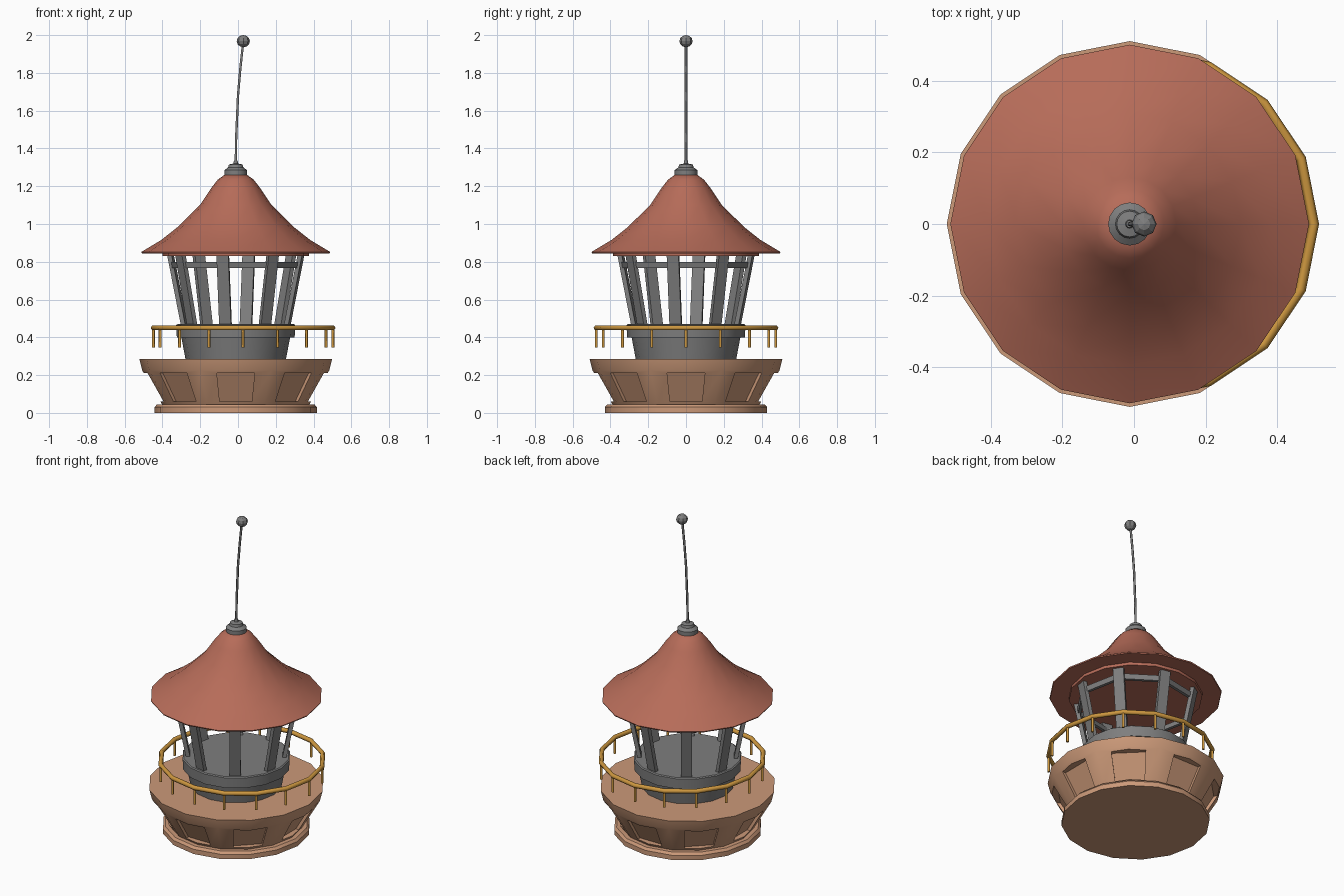
import bpy, bmesh, math
from mathutils import Vector

if "Cube" in bpy.data.objects:
    bpy.data.objects.remove(bpy.data.objects["Cube"], do_unlink=True)

AXIS = -0.012      # tower axis in x
RAIL_X = 0.027     # railing sits slightly off the axis
SIDES = 16


def material(name, rgb):
    m = bpy.data.materials.new(name)
    m.use_nodes = True
    color = (*rgb, 1)
    m.diffuse_color = color
    bsdf = m.node_tree.nodes["Principled BSDF"]
    bsdf.inputs["Base Color"].default_value = color
    bsdf.inputs["Roughness"].default_value = 0.8
    return m


TAN = material("tan_stone", (0.60, 0.32, 0.19))
RED = material("red_roof", (0.47, 0.15, 0.10))
GREY = material("grey_metal", (0.21, 0.21, 0.21))
GOLD = material("gold_rail", (0.61, 0.31, 0.05))


def polar(r, angle, z, x0=AXIS):
    return Vector((x0 + r * math.cos(angle), r * math.sin(angle), z))


def finish(bm, name, mat):
    bmesh.ops.recalc_face_normals(bm, faces=bm.faces)
    mesh = bpy.data.meshes.new(name)
    bm.to_mesh(mesh)
    bm.free()
    obj = bpy.data.objects.new(name, mesh)
    bpy.context.collection.objects.link(obj)
    mesh.materials.append(mat)
    return obj


def smooth(obj, degrees=32):
    bpy.ops.object.select_all(action="DESELECT")
    obj.select_set(True)
    bpy.context.view_layer.objects.active = obj
    bpy.ops.object.shade_smooth_by_angle(angle=math.radians(degrees))


def lathe(name, profile, mat, sides=SIDES):
    """Turn a bottom-to-top (radius, z) profile into a capped solid."""
    bm = bmesh.new()
    rings = [[bm.verts.new(polar(r, i * math.tau / sides, z)) for i in range(sides)]
             for r, z in profile]
    for low, high in zip(rings, rings[1:]):
        for i in range(sides):
            j = (i + 1) % sides
            bm.faces.new((low[i], low[j], high[j], high[i]))
    bm.faces.new(rings[0])
    bm.faces.new(rings[-1])
    return finish(bm, name, mat)


def prism(bm, start, end):
    """Join two matching loops of points into a closed block."""
    a = [bm.verts.new(p) for p in start]
    b = [bm.verts.new(p) for p in end]
    bm.faces.new(a)
    bm.faces.new(b)
    for i in range(len(a)):
        j = (i + 1) % len(a)
        bm.faces.new((a[i], a[j], b[j], b[i]))


def tube(name, points, radius, mat, closed=False):
    curve = bpy.data.curves.new(name, "CURVE")
    curve.dimensions = "3D"
    curve.bevel_depth = radius
    curve.bevel_resolution = 1
    curve.use_fill_caps = True
    spline = curve.splines.new("POLY")
    spline.points.add(len(points) - 1)
    for point, co in zip(spline.points, points):
        point.co = (*co, 1)
    spline.use_cyclic_u = closed
    curve.materials.append(mat)
    obj = bpy.data.objects.new(name, curve)
    bpy.context.collection.objects.link(obj)
    return obj


# Flared base with eight recessed panels
base = lathe("base", [(0.43, 0), (0.43, 0.03), (0.417, 0.045), (0.39, 0.045),
                      (0.495, 0.225), (0.51, 0.285)], TAN)
bm = bmesh.new()
section = [(0.36, 0.06), (0.445, 0.21), (0.58, 0.21), (0.58, 0.06)]
for k in range(8):
    a = k * math.tau / 8
    side = Vector((-math.sin(a), math.cos(a), 0))
    half = [0.085 if z < 0.1 else 0.1 for r, z in section]
    mid = [polar(r, a, z) for r, z in section]
    prism(bm, [p - side * h for p, h in zip(mid, half)],
          [p + side * h for p, h in zip(mid, half)])
cutter = finish(bm, "panel_cutter", TAN)
cutter.hide_render = True
cut = base.modifiers.new("panels", "BOOLEAN")
cut.operation = "DIFFERENCE"
cut.solver = "EXACT"
cut.object = cutter
bpy.context.view_layer.objects.active = base
bpy.ops.object.modifier_apply(modifier="panels")
bpy.data.objects.remove(cutter, do_unlink=True)
smooth(base)

# Drum and collar under the lantern
smooth(lathe("drum", [(0.265, 0.28), (0.288, 0.40), (0.312, 0.40),
                      (0.315, 0.465), (0.308, 0.47)], GREY))

# Leaning lantern struts
bm = bmesh.new()
strut_angles = [math.radians(33.75 + 45 * k) for k in range(8)]
for a in strut_angles:
    side = Vector((-math.sin(a), math.cos(a), 0)) * 0.032

    def strut_end(r, z):
        inner, outer = polar(r - 0.012, a, z), polar(r + 0.012, a, z)
        return [inner - side, outer - side, outer + side, inner + side]
    prism(bm, strut_end(0.277, 0.46), strut_end(0.353, 0.84))
finish(bm, "lantern_struts", GREY)

# Straight bars tying the strut tops together
bm = bmesh.new()
for a, b in zip(strut_angles, strut_angles[1:] + strut_angles[:1]):
    ends = [[polar(r, t, z) for r, z in
             ((0.33, 0.768), (0.35, 0.768), (0.355, 0.8), (0.335, 0.8))] for t in (a, b)]
    prism(bm, *ends)
finish(bm, "lantern_ring", GREY)

# Roof with eave plate beneath
smooth(lathe("roof", [(0.387, 0.83), (0.387, 0.848), (0.497, 0.845), (0.5, 0.852),
                      (0.395, 0.915), (0.31, 0.982), (0.19, 1.10), (0.13, 1.19),
                      (0.095, 1.235), (0.06, 1.26)], RED), 40)

# Finial, bent mast and ball
smooth(lathe("finial", [(0.06, 1.25), (0.06, 1.285), (0.04, 1.30), (0.036, 1.315),
                        (0.012, 1.32), (0.01, 1.335)], GREY))
tube("mast", [(AXIS, 0, 1.31), (-0.01, 0, 1.45), (0, 0, 1.68), (0.012, 0, 1.82),
              (0.026, 0, 1.95)], 0.007, GREY)
bpy.ops.mesh.primitive_uv_sphere_add(segments=8, ring_count=6, radius=0.035,
                                     location=(0.028, 0, 1.968))
ball = bpy.context.object
ball.name = "mast_ball"
ball.scale.z = 0.92
ball.data.materials.append(GREY)

# Railing and its short posts
corners = [i * math.tau / SIDES for i in range(SIDES)]
tube("railing", [polar(0.475, a, 0.45, RAIL_X) for a in corners], 0.014, GOLD, True)
for i, a in enumerate(corners):
    tube(f"rail_post_{i + 1}", [polar(0.475, a, z, RAIL_X) for z in (0.347, 0.45)],
         0.008, GOLD)
